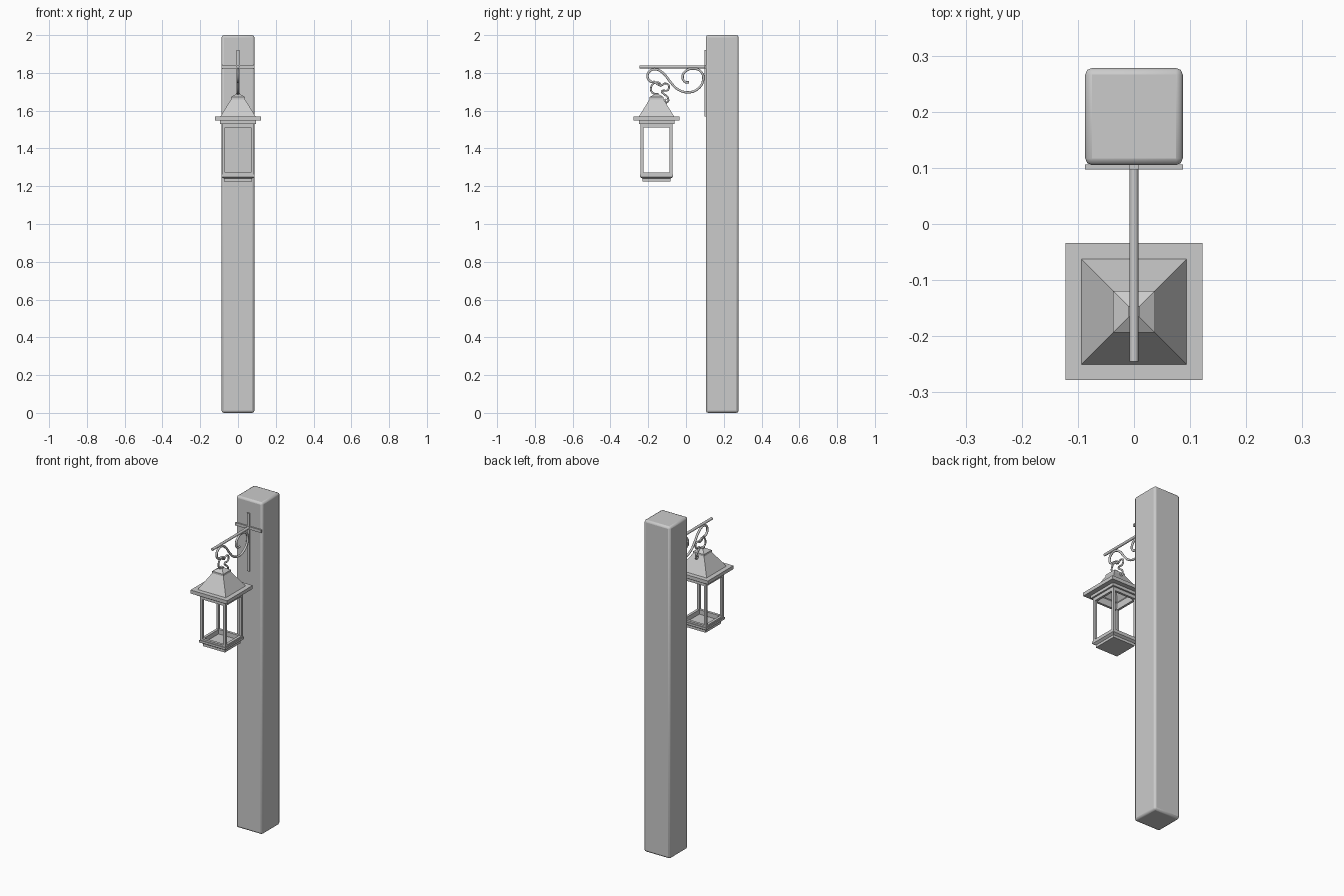
import bpy, bmesh, math

if "Cube" in bpy.data.objects:
    bpy.data.objects.remove(bpy.data.objects["Cube"])

LY = -0.156  # lantern centre in y


def make_object(name, bm):
    bmesh.ops.recalc_face_normals(bm, faces=bm.faces)
    me = bpy.data.meshes.new(name)
    bm.to_mesh(me)
    bm.free()
    ob = bpy.data.objects.new(name, me)
    bpy.context.collection.objects.link(ob)
    return ob


def box(name, x, y, z, bevel=0):
    bm = bmesh.new()
    bmesh.ops.create_cube(bm, size=1)
    for v in bm.verts:
        v.co = [r[0] + (c + 0.5) * (r[1] - r[0]) for c, r in zip(v.co, (x, y, z))]
    ob = make_object(name, bm)
    if bevel:
        m = ob.modifiers.new("bevel", 'BEVEL')
        m.width, m.segments = bevel, 2
    return ob


def square_loft(name, profile):
    """Stack of square rings (half width, z), capped at both ends."""
    bm = bmesh.new()
    rings = [[bm.verts.new((sx * h, LY + sy * h, z))
              for sx, sy in ((-1, -1), (1, -1), (1, 1), (-1, 1))] for h, z in profile]
    for a, b in zip(rings, rings[1:]):
        for i in range(4):
            j = (i + 1) % 4
            bm.faces.new((a[i], a[j], b[j], b[i]))
    bm.faces.new(rings[0])
    bm.faces.new(rings[-1])
    return make_object(name, bm)


def rod(name, points, radius, smooth=True):
    """Round bar along (y, z) points in the x = 0 plane."""
    cu = bpy.data.curves.new(name, 'CURVE')
    cu.dimensions = '3D'
    cu.bevel_depth, cu.bevel_resolution = radius, 3
    cu.use_fill_caps = True
    cu.resolution_u = 6
    if smooth:
        sp = cu.splines.new('BEZIER')
        sp.bezier_points.add(len(points) - 1)
        for p, (y, z) in zip(sp.bezier_points, points):
            p.co = (0, y, z)
            p.handle_left_type = p.handle_right_type = 'AUTO'
    else:
        sp = cu.splines.new('POLY')
        sp.points.add(len(points) - 1)
        for p, (y, z) in zip(sp.points, points):
            p.co = (0, y, z, 1)
    ob = bpy.data.objects.new(name, cu)
    bpy.context.collection.objects.link(ob)
    return ob


# Wooden post
post = box("post", (-0.087, 0.087), (0.105, 0.278), (0, 2), 0.012)
bpy.context.view_layer.objects.active = post
post.select_set(True)
bpy.ops.object.shade_smooth_by_angle(angle=math.radians(50))

# Wall bracket bars and arm
box("bracket_vertical", (-0.008, 0.008), (0.097, 0.106), (1.57, 1.92))
box("bracket_crossbar", (-0.087, 0.087), (0.097, 0.106), (1.824, 1.841))
rod("arm", [(-0.245, 1.832), (0.104, 1.832)], 0.008, False)

# Scrollwork under the arm
rod("scroll", [(-0.165, 1.752), (-0.188, 1.755), (-0.204, 1.783), (-0.188, 1.812),
               (-0.156, 1.818), (-0.119, 1.797), (-0.082, 1.751), (-0.045, 1.714),
               (0.008, 1.697), (0.061, 1.714), (0.091, 1.762), (0.080, 1.806),
               (0.040, 1.822), (-0.001, 1.810), (-0.018, 1.778), (-0.004, 1.752),
               (0.016, 1.750)], 0.0065)

# Hanging hook and curled ring
rod("hook", [(-0.130, 1.728), (-0.142, 1.748), (-0.165, 1.748), (-0.184, 1.727),
             (-0.182, 1.700), (-0.156, 1.685)], 0.005)
rod("hook_tail", [(-0.165, 1.750), (-0.135, 1.733), (-0.108, 1.744), (-0.090, 1.730),
                  (-0.098, 1.708), (-0.128, 1.702), (-0.112, 1.685), (-0.095, 1.665),
                  (-0.098, 1.645), (-0.113, 1.650), (-0.106, 1.662)], 0.005)

# Roof shell with brim, hollow inside
square_loft("roof", [(0.028, 1.650), (0.082, 1.566), (0.070, 1.550), (0.070, 1.510),
                     (0.084, 1.510), (0.084, 1.530), (0.094, 1.530), (0.094, 1.547),
                     (0.122, 1.547), (0.122, 1.568), (0.094, 1.568), (0.037, 1.660),
                     (0.037, 1.672), (0.010, 1.688), (0.010, 1.694)])

# Corner posts
for sx in (-1, 1):
    for sy in (-1, 1):
        cx, cy = sx * 0.0765, LY + sy * 0.0765
        box("lantern_corner_post", (cx - 0.0075, cx + 0.0075),
            (cy - 0.0075, cy + 0.0075), (1.25, 1.52))

# Stepped base with raised rim and recessed floor
square_loft("lantern_base", [(0.068, 1.245), (0.068, 1.272), (0.084, 1.272), (0.084, 1.262),
                             (0.088, 1.262), (0.088, 1.249), (0.074, 1.240),
                             (0.074, 1.225)])
